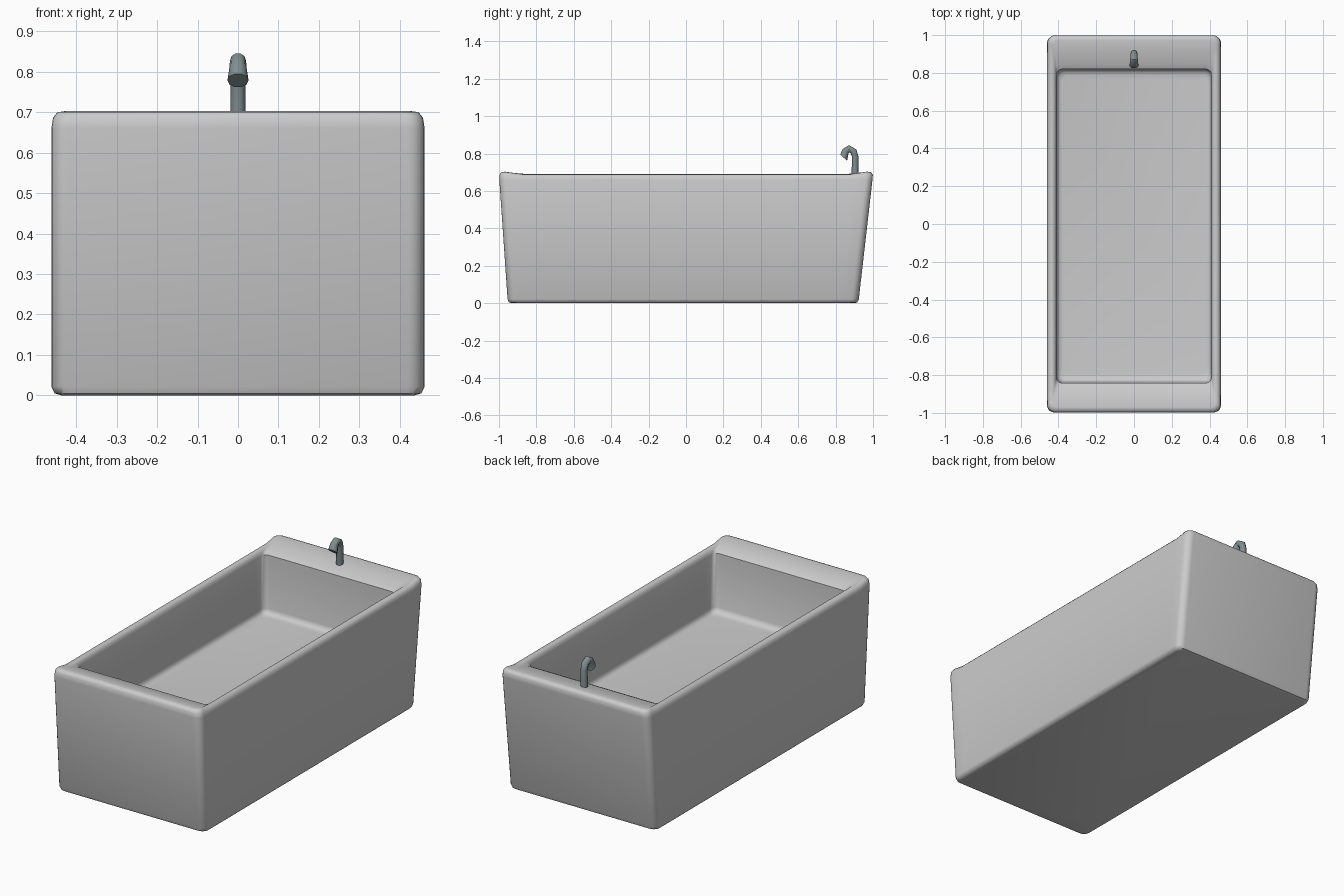
import bpy, bmesh, math
from mathutils import Vector

if "Cube" in bpy.data.objects:
    bpy.data.objects.remove(bpy.data.objects["Cube"])


def bump(y):
    # raised lip at the two ends of the tub
    t = min(max((abs(y) - 0.89) / 0.08, 0), 1)
    return 0.013 * t * t * (3 - 2 * t)


def ring(bm, hx, yf, yb, z, r, lip=0.0, seg=5):
    # rounded rectangle with extra points along the long sides
    pts = []
    for cx, cy, a0 in ((hx - r, yb - r, 0), (-hx + r, yb - r, 90),
                       (-hx + r, yf + r, 180), (hx - r, yf + r, 270)):
        for i in range(seg + 1):
            a = math.radians(a0 + 90 * i / seg)
            pts.append((cx + r * math.cos(a), cy + r * math.sin(a)))
        if a0 == 90:
            pts += [(-hx, yb * 0.9), (-hx, yf * 0.9)]
        if a0 == 270:
            pts += [(hx, yf * 0.9), (hx, yb * 0.9)]
    return [bm.verts.new((x, y, z + lip * bump(y))) for x, y in pts]


def finish(bm, name, angle):
    bmesh.ops.recalc_face_normals(bm, faces=bm.faces[:])
    me = bpy.data.meshes.new(name)
    bm.to_mesh(me)
    bm.free()
    ob = bpy.data.objects.new(name, me)
    bpy.context.collection.objects.link(ob)
    bpy.ops.object.select_all(action='DESELECT')
    ob.select_set(True)
    bpy.context.view_layer.objects.active = ob
    bpy.ops.object.shade_smooth_by_angle(angle=math.radians(angle))
    return ob


def loft(bm, rings):
    for a, b in zip(rings, rings[1:]):
        n = len(a)
        for i in range(n):
            bm.faces.new((a[i], a[(i + 1) % n], b[(i + 1) % n], b[i]))
    bm.faces.new(rings[0])
    bm.faces.new(rings[-1])


# tub: outer shell, rounded rim, end decks and basin in one loft
profile = [
    (0.435, -0.930, 0.900, 0.000, 0.030, 0),
    (0.453, -0.947, 0.917, 0.005, 0.036, 0),
    (0.461, -0.954, 0.924, 0.022, 0.040, 0),
    (0.461, -0.998, 0.997, 0.660, 0.040, 0),
    (0.457, -0.997, 0.999, 0.676, 0.040, 0.8),
    (0.447, -0.988, 0.990, 0.687, 0.036, 1),
    (0.434, -0.970, 0.972, 0.690, 0.032, 1),
    (0.422, -0.910, 0.910, 0.687, 0.030, 1),
    (0.415, -0.865, 0.850, 0.679, 0.030, 0),
    (0.409, -0.842, 0.820, 0.664, 0.030, 0),
    (0.409, -0.836, 0.818, 0.365, 0.035, 0),
    (0.406, -0.830, 0.814, 0.349, 0.035, 0),
    (0.396, -0.818, 0.803, 0.339, 0.035, 0),
    (0.379, -0.800, 0.786, 0.335, 0.030, 0),
]
bm = bmesh.new()
loft(bm, [ring(bm, *p) for p in profile])
finish(bm, "bathtub", 50)

# tap: swept low-poly pipe with a flared spout (y, z, radius)
path = [(0.903, 0.640, 0.019), (0.904, 0.785, 0.018), (0.896, 0.812, 0.019),
        (0.872, 0.826, 0.020), (0.853, 0.812, 0.021), (0.843, 0.778, 0.026)]
tilt = [90, 95, 120, 180, 230, 228]
bm = bmesh.new()
loops = []
for (y, z, r), d in zip(path, tilt):
    d = math.radians(d)
    side = Vector((0, -math.sin(d), math.cos(d)))
    loops.append([bm.verts.new(Vector((0, y, z)) + Vector((1, 0, 0)) * r * math.cos(a) + side * r * math.sin(a))
                  for a in (math.tau * i / 10 for i in range(10))])
loft(bm, loops)
tap = finish(bm, "tap", 40)
mat = bpy.data.materials.new("tap_metal")
mat.diffuse_color = (0.22, 0.27, 0.28, 1)
mat.use_nodes = True
mat.node_tree.nodes["Principled BSDF"].inputs["Base Color"].default_value = mat.diffuse_color
tap.data.materials.append(mat)
